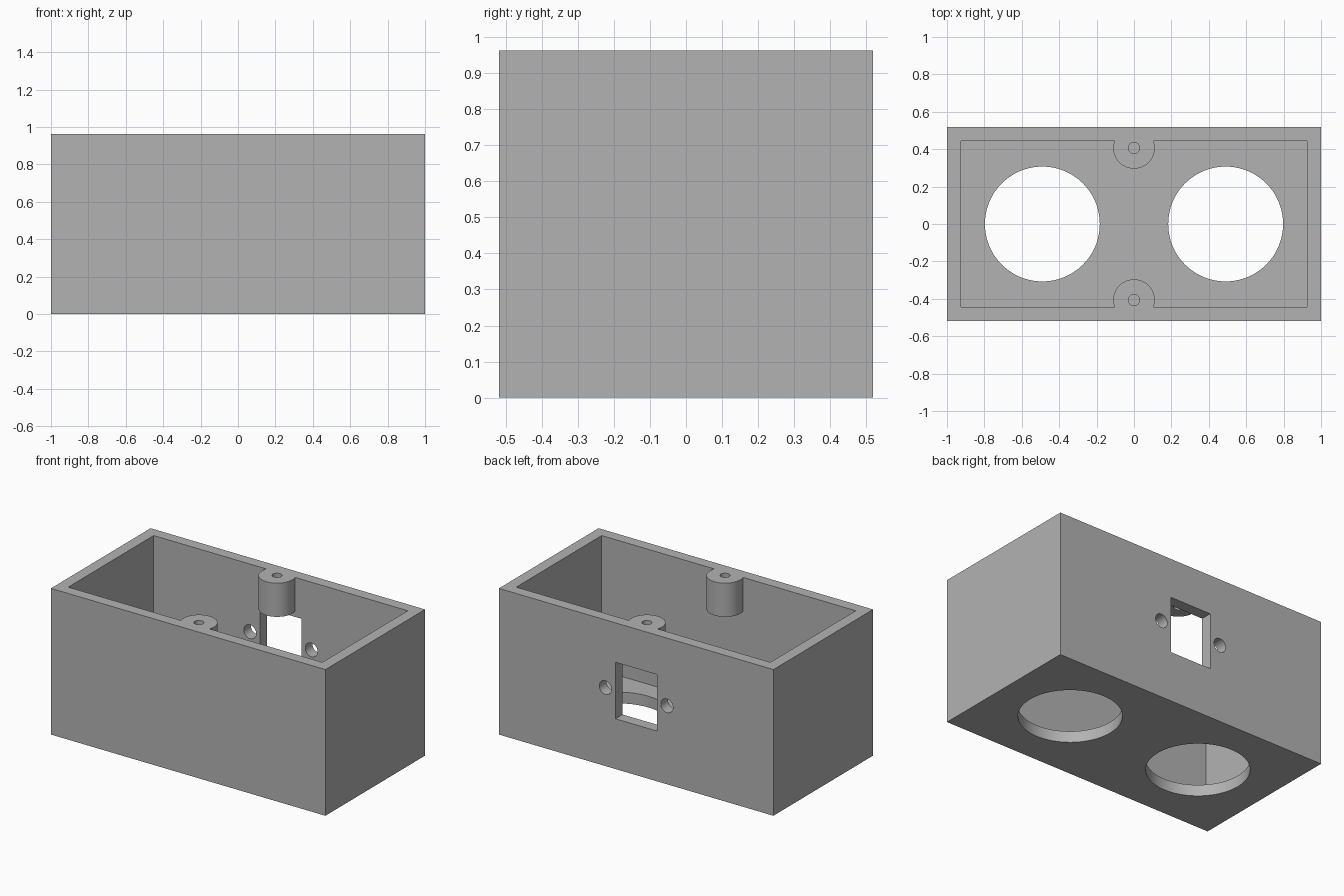
import bpy
import math

if "Cube" in bpy.data.objects:
    bpy.data.objects.remove(bpy.data.objects["Cube"], do_unlink=True)

HALF_X, HALF_Y, HEIGHT = 1.0, 0.5185, 0.963
WALL = 0.074

grey = bpy.data.materials.new("plain grey")
grey.use_nodes = True
colour = (0.45, 0.45, 0.45, 1)
grey.diffuse_color = colour
grey.node_tree.nodes["Principled BSDF"].inputs["Base Color"].default_value = colour


def block(name, x, y, z):
    """Box spanning the given (low, high) ranges."""
    spans = (x, y, z)
    bpy.ops.mesh.primitive_cube_add(size=1, location=[(a + b) / 2 for a, b in spans])
    ob = bpy.context.object
    ob.name = name
    ob.scale = [b - a for a, b in spans]
    bpy.ops.object.transform_apply(location=True, rotation=True, scale=True)
    ob.data.materials.append(grey)
    return ob


def rod(name, radius, length, centre, along_y=False, sides=96):
    """Cylinder standing upright or lying along y."""
    bpy.ops.mesh.primitive_cylinder_add(
        vertices=sides, radius=radius, depth=length, location=centre,
        rotation=(math.pi / 2 if along_y else 0, 0, 0))
    ob = bpy.context.object
    ob.name = name
    bpy.ops.object.transform_apply(location=True, rotation=True, scale=True)
    ob.data.materials.append(grey)
    return ob


def cut(target, cutter):
    """Subtract the cutter from the target and discard it."""
    mod = target.modifiers.new("cut", 'BOOLEAN')
    mod.operation = 'DIFFERENCE'
    mod.solver = 'EXACT'
    mod.object = cutter
    bpy.context.view_layer.objects.active = target
    bpy.ops.object.modifier_apply(modifier=mod.name)
    bpy.data.objects.remove(cutter, do_unlink=True)


# Cavity, notched so that the two screw bosses are left standing in it
cavity = block("cavity", (WALL - HALF_X, HALF_X - WALL),
               (WALL - HALF_Y, HALF_Y - WALL), (WALL, HEIGHT + 0.2))
for side in (-1, 1):
    cut(cavity, rod("boss_shape", 0.111, 0.6, (0, side * 0.407, 0.741 + 0.3)))

# Open-topped box
box = block("open_box", (-HALF_X, HALF_X), (-HALF_Y, HALF_Y), (0, HEIGHT))
cut(box, cavity)

for side in (-1, 1):
    # Large round floor openings
    cut(box, rod("floor_opening", 0.307, 0.3, (side * 0.49, 0, 0), sides=128))
    # Screw holes through the bosses
    cut(box, rod("boss_hole", 0.03, 0.6, (0, side * 0.407, HEIGHT), sides=48))
    # Screw holes beside the back window
    cut(box, rod("back_hole", 0.045, 0.3, (side * 0.224, HALF_Y, 0.517),
                 along_y=True, sides=48))

# Rectangular window in the back wall
cut(box, block("back_window", (-0.15, 0.15), (0.4, 0.7), (0.331, 0.703)))

bpy.ops.object.select_all(action='DESELECT')
box.select_set(True)
bpy.context.view_layer.objects.active = box
bpy.ops.object.shade_smooth_by_angle(angle=math.radians(30))
